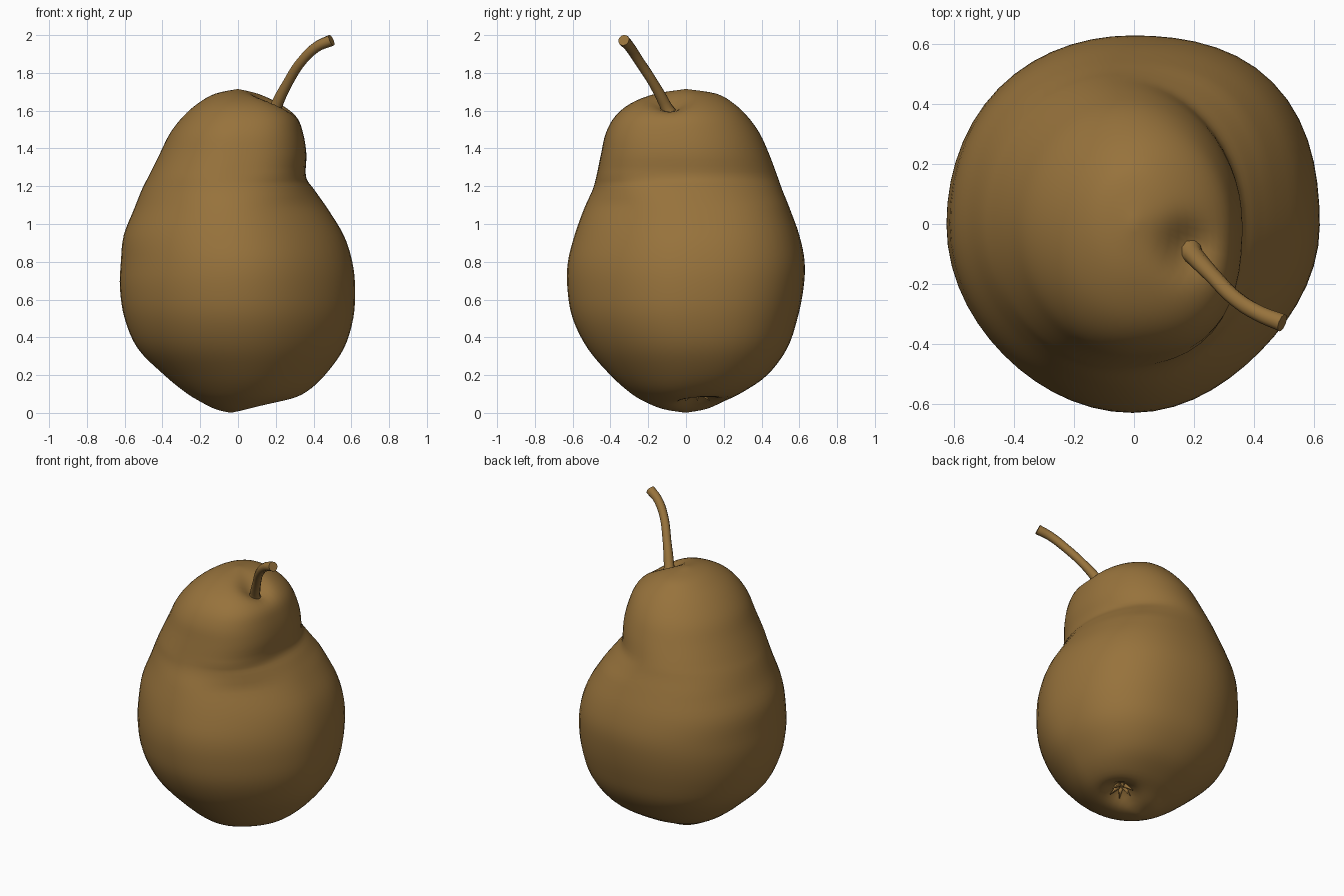
import bpy, bmesh, math
from mathutils import Vector, Matrix

if "Cube" in bpy.data.objects:
    bpy.data.objects.remove(bpy.data.objects["Cube"])

brown = bpy.data.materials.new("pear brown")
brown.diffuse_color = (0.31, 0.17, 0.045, 1)
brown.use_nodes = True
brown.node_tree.nodes["Principled BSDF"].inputs["Base Color"].default_value = brown.diffuse_color


def add_object(name, bm):
    bmesh.ops.recalc_face_normals(bm, faces=bm.faces)
    me = bpy.data.meshes.new(name)
    bm.to_mesh(me)
    bm.free()
    for p in me.polygons:
        p.use_smooth = True
    me.materials.append(brown)
    ob = bpy.data.objects.new(name, me)
    bpy.context.collection.objects.link(ob)
    return ob


def catmull(a, b, c, d, t):
    return [0.5 * (2 * q + (r - p) * t + (2 * p - 5 * q + 4 * r - s) * t * t
                   + (3 * q - p - 3 * r + s) * t ** 3) for p, q, r, s in zip(a, b, c, d)]


# body outline: height, left, right, front, back
ROWS = [
    (0.00, -0.04, -0.04, 0.00, 0.00),
    (0.02, -0.12, 0.09, -0.12, 0.11),
    (0.06, -0.20, 0.25, -0.22, 0.20),
    (0.11, -0.28, 0.36, -0.30, 0.30),
    (0.20, -0.39, 0.46, -0.40, 0.43),
    (0.34, -0.53, 0.56, -0.52, 0.535),
    (0.50, -0.60, 0.61, -0.60, 0.59),
    (0.66, -0.625, 0.62, -0.628, 0.622),
    (0.80, -0.62, 0.605, -0.625, 0.628),
    (0.94, -0.605, 0.56, -0.59, 0.60),
    (1.08, -0.55, 0.475, -0.54, 0.55),
    (1.18, -0.51, 0.405, -0.495, 0.51),
    (1.25, -0.475, 0.36, -0.475, 0.485),
    (1.37, -0.415, 0.362, -0.45, 0.44),
    (1.48, -0.36, 0.345, -0.425, 0.39),
    (1.57, -0.29, 0.31, -0.375, 0.325),
    (1.64, -0.21, 0.23, -0.29, 0.25),
    (1.69, -0.12, 0.12, -0.16, 0.16),
    (1.715, 0.00, 0.00, 0.00, 0.00),
]
STEPS, SEGS = 4, 56


def diagonal_bulge(z, t):
    """Uneven roundness of the four quarters, changing into the neck."""
    neck = min(1, max(0, (z - 1.1) / 0.15))
    right, back = math.cos(t) > 0, math.sin(t) > 0
    belly = (0.065 if back else -0.04) if right else (0.02 if back else -0.02)
    top = (0.0 if back else 0.08) if right else 0.0
    return 1 + (belly * (1 - neck) + top * neck) * math.sin(2 * t) ** 2


def dent(v, x, y, radius, depth):
    d2 = ((v.x - x) ** 2 + (v.y - y) ** 2) / radius ** 2
    return depth * math.exp(-d2)


# fruit body, lofted from the outline
bm = bmesh.new()
profile = []
for i in range(len(ROWS) - 1):
    quad = [ROWS[min(max(i + k, 0), len(ROWS) - 1)] for k in (-1, 0, 1, 2)]
    profile += [catmull(*quad, s / STEPS) for s in range(STEPS)]
profile = profile[1:]
rings = []
for z, l, r, f, b in profile:
    ring = []
    for k in range(SEGS):
        t = 2 * math.pi * k / SEGS
        m = diagonal_bulge(z, t)
        ring.append(bm.verts.new(((l + r) / 2 + (r - l) / 2 * m * math.cos(t),
                                  (f + b) / 2 + (b - f) / 2 * m * math.sin(t), max(z, 0))))
    rings.append(ring)
for lo, hi in zip(rings, rings[1:]):
    for k in range(SEGS):
        n = (k + 1) % SEGS
        bm.faces.new((lo[k], lo[n], hi[n], hi[k]))
for ring, (z, l, r, f, b) in ((rings[0], ROWS[0]), (rings[-1], ROWS[-1])):
    pole = bm.verts.new((l, f, z))
    for k in range(SEGS):
        bm.faces.new((ring[k], ring[(k + 1) % SEGS], pole))
# stem hollow and blossom hollow
for v in bm.verts:
    if v.co.z > 1.4:
        v.co.z -= dent(v.co, 0.18, -0.08, 0.085, 0.065)
    elif v.co.z < 0.3:
        v.co.z += dent(v.co, 0.15, 0.06, 0.09, 0.085)
add_object("pear_body", bm)

# stem: bent tube, flared at both ends
cu = bpy.data.curves.new("stem", 'CURVE')
cu.dimensions = '3D'
cu.bevel_depth = 0.028
cu.bevel_resolution = 3
cu.resolution_u = 5
cu.use_fill_caps = True
PATH = [(0.175, -0.075, 1.55, 1.9), (0.20, -0.105, 1.62, 1.15), (0.265, -0.175, 1.75, 0.95),
        (0.34, -0.25, 1.865, 0.95), (0.42, -0.30, 1.94, 1.0), (0.495, -0.33, 1.973, 1.1)]
sp = cu.splines.new('BEZIER')
sp.bezier_points.add(len(PATH) - 1)
for p, (x, y, z, rad) in zip(sp.bezier_points, PATH):
    p.co = (x, y, z)
    p.radius = rad
    p.handle_left_type = p.handle_right_type = 'AUTO'
stem = bpy.data.objects.new("stem", cu)
bpy.context.collection.objects.link(stem)
cu.materials.append(brown)
bpy.context.view_layer.objects.active = stem
stem.select_set(True)
bpy.ops.object.convert(target='MESH')
bpy.ops.object.shade_smooth_by_angle(angle=math.radians(50))

# dried blossom: ring of little pointed sepals in the bottom hollow
bm = bmesh.new()
for k in range(6):
    a = 2 * math.pi * k / 6
    d = Vector((math.cos(a), math.sin(a), -0.9)).normalized()
    base = Vector((0.15 + 0.03 * math.cos(a), 0.06 + 0.03 * math.sin(a), 0.105))
    m = Matrix.Translation(base + d * 0.025) @ d.to_track_quat('Z', 'Y').to_matrix().to_4x4()
    bmesh.ops.create_cone(bm, cap_ends=True, segments=5, radius1=0.018, radius2=0.002,
                          depth=0.07, matrix=m)
add_object("blossom_sepals", bm)
